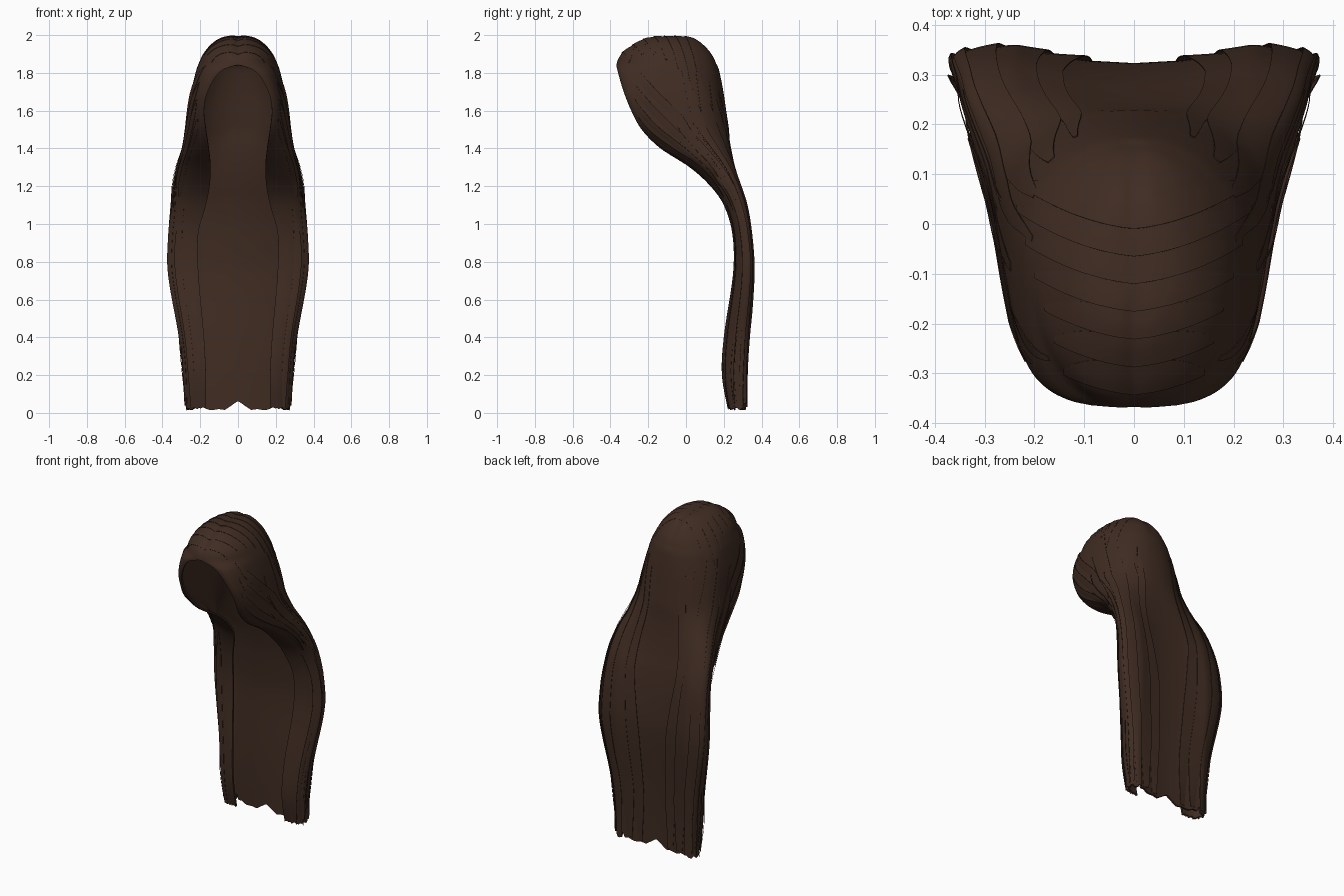
import bpy
import math
import random
from mathutils import Vector
from mathutils.bvhtree import BVHTree

random.seed(4)
cube = bpy.data.objects.get("Cube")
if cube:
    bpy.data.objects.remove(cube)

brown = bpy.data.materials.new("dark brown hair")
brown.use_nodes = True
colour = (0.05, 0.025, 0.016, 1)
brown.diffuse_color = colour
brown.node_tree.nodes["Principled BSDF"].inputs["Base Color"].default_value = colour

# Section profile: height, half width, back y, widest y, front y, opening half width
PROFILE = [
    (2.0, 0, -.02, -.08, -.13, 0), (1.985, .08, .045, -.09, -.21, 0),
    (1.95, .138, .095, -.1, -.28, 0), (1.9, .182, .138, -.1, -.345, 0),
    (1.85, .207, .162, -.08, -.368, 0), (1.81, .222, .176, -.06, -.362, .09),
    (1.7, .248, .198, -.03, -.33, .16), (1.6, .261, .213, 0, -.29, .18),
    (1.5, .272, .228, .03, -.235, .17), (1.4, .288, .242, .1, -.135, .155),
    (1.3, .318, .264, .18, .02, .145), (1.2, .34, .292, .24, .13, .15),
    (1.1, .35, .322, .275, .2, .17), (.95, .363, .345, .305, .245, .21),
    (.75, .365, .358, .315, .25, .21), (.4, .305, .338, .28, .2, .18),
    (.2, .285, .33, .27, .19, .17), (0, .275, .328, .28, .225, .17),
]


def section(z):
    """Smoothly interpolate the profile at a height."""
    k = 0
    while k < len(PROFILE) - 2 and z < PROFILE[k + 1][0]:
        k += 1
    a, b = PROFILE[k], PROFILE[k + 1]
    before, after = PROFILE[max(k - 1, 0)], PROFILE[min(k + 2, len(PROFILE) - 1)]
    h = b[0] - a[0]
    f = (z - a[0]) / h
    out = []
    for c in range(1, 6):
        m0 = (b[c] - before[c]) / (b[0] - before[0]) * h
        m1 = (after[c] - a[c]) / (after[0] - a[0]) * h
        out.append((2*f**3 - 3*f*f + 1) * a[c] + (f**3 - 2*f*f + f) * m0
                   + (3*f*f - 2*f**3) * b[c] + (f**3 - f*f) * m1)
    return out


def surface(z, t):
    """Point on the left half: t runs from the back centre to the front edge."""
    w, back, mid, front, gap = section(z)
    w, gap = max(w, 0), max(gap, 0) if z < 1.85 else 0
    low = min(max((1.5 - z) / .4, 0), 1)
    p, q = 2 / (2.1 + 1.6 * low), 2 / 2.2
    angle = min(t, 1 - t) * math.pi
    s, c = max(math.sin(angle), 0), max(math.cos(angle), 0)
    if t <= .5:
        x, y = w * s**p, mid + (back - mid) * c**p
        y -= .035 * low * max(0, 1 - (x / .24)**2)
    else:
        x, y = gap + (w - gap) * s**q, mid - (mid - front) * c**q
    # Shallow parting along the crown
    if z > 1.85:
        z -= .01 * math.exp(-(x / .02)**2)
    return Vector((x, y, z))


def normal(z, t):
    t, z = min(max(t, .02), .98), min(z, 1.97)
    across = surface(z, t + .01) - surface(z, t - .01)
    down = surface(z - .01, t) - surface(z + .01, t)
    return across.cross(down).normalized()


def finish(name, verts, faces, thickness):
    mesh = bpy.data.meshes.new(name)
    mesh.from_pydata(verts, [], faces)
    mesh.materials.append(brown)
    obj = bpy.data.objects.new(name, mesh)
    bpy.context.collection.objects.link(obj)
    mirror = obj.modifiers.new("mirror", "MIRROR")
    mirror.merge_threshold = .0005
    solid = obj.modifiers.new("thickness", "SOLIDIFY")
    solid.thickness = thickness
    solid.offset = -1
    bpy.ops.object.select_all(action="DESELECT")
    obj.select_set(True)
    bpy.context.view_layer.objects.active = obj
    bpy.ops.object.convert(target="MESH")
    bpy.ops.object.shade_smooth_by_angle(angle=math.radians(40))


def grid_faces(rows, cols, start=0):
    return [(start + i * cols + j, start + i * cols + j + 1,
             start + (i + 1) * cols + j + 1, start + (i + 1) * cols + j)
            for i in range(rows - 1) for j in range(cols - 1)]


# Main hair shell: hollow cap flowing into a long back panel
ROWS, COLS = 80, 41
shell = []
for i in range(ROWS):
    z = 2 - 1.978 * (i / (ROWS - 1))**1.5
    for j in range(COLS):
        point = surface(z, j / (COLS - 1))
        if i == ROWS - 1:
            # Ragged ends with a notch in the middle
            point.z += random.uniform(-.008, .008)
            if point.x < .01 or j == 9:
                point.z += .045
        shell.append(point)
shell_faces = grid_faces(ROWS, COLS)
finish("hair_shell", shell, shell_faces, .012)

# Shingled crown locks sweeping back from the parting to each side
tree = BVHTree.FromPolygons(shell, shell_faces)
verts, faces = [], []
STEPS, WIDE = 18, 6
for k in range(7):
    start, y0 = len(verts), -.34 + .055 * k
    reach = min(.14 + .35 * (y0 + .34), .235)
    for i in range(STEPS):
        x = reach * i / (STEPS - 1)
        taper = 1 - .8 * (i / (STEPS - 1))**3
        for j in range(WIDE):
            f = j / (WIDE - 1)
            y = y0 + .1 * x + 1.2 * x * x + .06 * f * taper
            hit = tree.ray_cast(Vector((x + .0005, y, 3)), Vector((0, 0, -1)))
            if hit[0] is None:
                hit = tree.find_nearest(Vector((x, y, 1.9)))
            point = hit[0] + hit[1] * (.001 + .004 * (1 - f) * taper)
            if i == 0:
                point.x = 0
            verts.append(point)
    faces += grid_faces(STEPS, WIDE, start)
finish("crown_locks", verts, [face[::-1] for face in faces], .002)

# Overlapping locks: top height, bottom height, start t, end t, half width in t
LOCKS = [(1.7, .03, .15, .055, .03), (1.75, .04, .24, .14, .06),
         (1.8, .03, .34, .26, .065), (1.85, .05, .44, .37, .045),
         (1.7, .04, .55, .46, .045), (1.2, .05, .62, .6, .05),
         (1.1, .03, .78, .78, .05)]
# Swept locks run from the hairline back round the side of the cap
for k in range(4):
    LOCKS.append((1.84 - .09 * k, 1.3 - .05 * k, .72 + .05 * k, .54 + .06 * k, .035))

verts, faces = [], []
STEPS, WIDE = 40, 7
for top, bottom, t0, t1, half in LOCKS:
    start = len(verts)
    for i in range(STEPS):
        f = i / (STEPS - 1)
        z = top + (bottom - top) * f
        g = min(1, 1.6 * f)
        ease = g * g * (3 - 2 * g)
        taper = min(1, .2 + 5 * f, .5 + 3 * (1 - f))
        for j in range(WIDE):
            s = 2 * j / (WIDE - 1) - 1
            t = min(max(t0 + (t1 - t0) * ease + s * half * taper, 0), 1)
            # Each lock stands proud along its inner edge
            lift = .002 + .004 * (1 - s) * min(1, 5 * f)
            verts.append(surface(z, t) + normal(z, t) * lift)
    faces += grid_faces(STEPS, WIDE, start)
finish("hair_locks", verts, faces, .002)

# Fine loose strands along the sides
verts, faces = [], []
for k in range(8):
    start, t = len(verts), .42 + .03 * k
    high = random.uniform(1.45, 1.65) if k % 2 else random.uniform(.4, .6)
    for i in range(14):
        f = i / 13
        z = high - .4 * f
        for j in range(2):
            a = t + (j - .5) * .008 * (1 - f)
            verts.append(surface(z, a) + normal(z, a) * (.003 + .01 * math.sin(f * math.pi)))
    faces += grid_faces(14, 2, start)
finish("loose_strands", verts, faces, .002)
